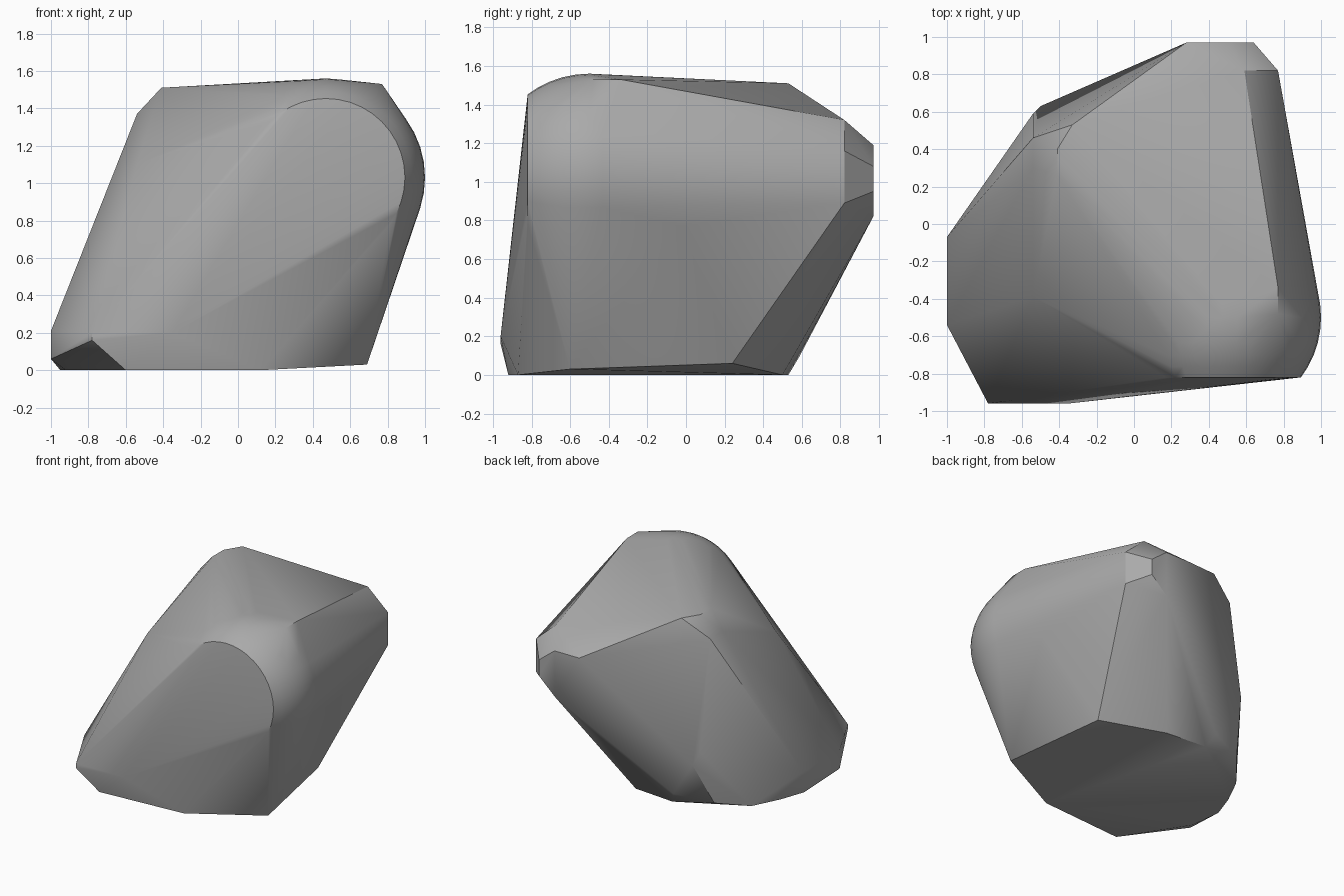
import bpy, bmesh, math
from mathutils import Vector

default = bpy.data.objects.get("Cube")
if default:
    bpy.data.objects.remove(default, do_unlink=True)

stone = bpy.data.materials.new("stone grey")
stone.use_nodes = True
grey = (0.4, 0.4, 0.4, 1)
stone.diffuse_color = grey
stone.node_tree.nodes["Principled BSDF"].inputs["Base Color"].default_value = grey

# Flat base, walked around the foot of the boulder
foot = [(.69, -.6, .03), (.55, .24, .06), (.1, .5, 0), (-.25, .53, 0),
        (-.59, .48, .06), (-.77, .26, 0), (-.88, .04, 0), (-.95, -.16, 0),
        (-.92, -.42, 0), (-.6, -.92, 0), (.12, -.87, 0)]
# Front toe and left flank
flank = [(-.78, -.96, .2), (-.78, -.96, .16), (-.35, -.96, .2),
         (-1, -.54, .06), (-1, -.54, .21), (-1, -.07, .21), (-.54, -.39, 1.1)]
# Chipped crown corners
crown = [(-.33, .53, 1.51), (-.41, .4, 1.51), (-.41, .26, 1.51),
         (-.54, .46, 1.37), (-.54, .3, 1.37),
         (.77, -.48, 1.53), (.77, -.34, 1.53)]
# Back and right corners
back = [(.59, .82, 1.32), (.77, .82, 1.16), (.77, .82, .89), (.28, .97, 1.19),
        (.5, .97, 1.19), (.64, .97, 1.08), (.64, .97, .95), (.5, .97, .82),
        (.87, -.02, .77), (-.5, .63, .4), (-.54, .59, .5), (-.3, .59, .1)]

# Rounded shoulder: rings of a ball sliced flat at the front
points = foot + flank + crown + back
centre, radius, slice_y = Vector((.47, -.5, 1.03)), .53, -.82
start = math.asin((slice_y - centre.y) / radius)
rings, steps = 7, 40
for i in range(rings):
    lat = start * (1 - i / (rings - 2))
    for j in range(steps):
        a = math.tau * j / steps
        points.append(centre + radius * Vector((
            math.cos(lat) * math.cos(a), math.sin(lat), math.cos(lat) * math.sin(a))))

# Wrap everything in one hull
bm = bmesh.new()
for p in points:
    bm.verts.new(p)
hull = bmesh.ops.convex_hull(bm, input=bm.verts[:])
loose = {g for g in hull["geom_interior"] + hull["geom_unused"]
         if isinstance(g, bmesh.types.BMVert)}
bmesh.ops.delete(bm, geom=list(loose), context="VERTS")
bmesh.ops.dissolve_limit(bm, angle_limit=math.radians(1),
                         verts=bm.verts[:], edges=bm.edges[:])
bmesh.ops.recalc_face_normals(bm, faces=bm.faces[:])
mesh = bpy.data.meshes.new("boulder")
bm.to_mesh(mesh)
bm.free()
mesh.materials.append(stone)
boulder = bpy.data.objects.new("boulder", mesh)
bpy.context.collection.objects.link(boulder)

# Soft shading with crisp breaks
bpy.ops.object.select_all(action="DESELECT")
boulder.select_set(True)
bpy.context.view_layer.objects.active = boulder
bpy.ops.object.shade_smooth_by_angle(angle=math.radians(30))
